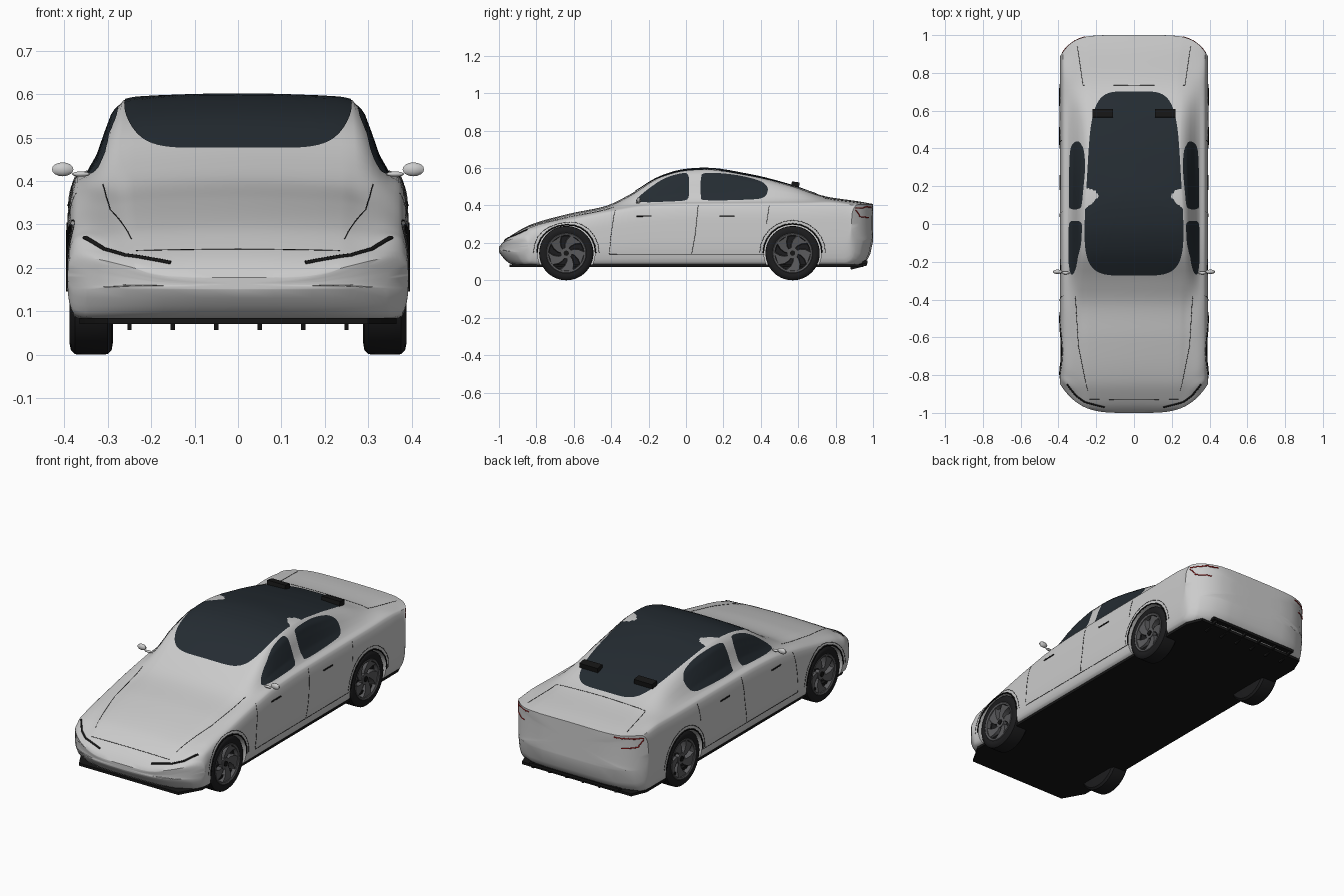
import bpy, bmesh, math
from mathutils import Vector, Matrix
from mathutils.bvhtree import BVHTree

if "Cube" in bpy.data.objects:
    bpy.data.objects.remove(bpy.data.objects["Cube"])


def material(name, rgb):
    m = bpy.data.materials.new(name)
    m.diffuse_color = (*rgb, 1)
    m.use_nodes = True
    m.node_tree.nodes["Principled BSDF"].inputs["Base Color"].default_value = m.diffuse_color
    return m


GLASS = material("glass", (.018, .025, .032))
BLACK = material("black_trim", (.008, .008, .008))
RUBBER = material("rubber", (.012, .012, .013))
RIM = material("rim_metal", (.10, .10, .105))
RED = material("tail_red", (.4, .01, .01))


def finish(name, bm, mat=None, angle=35):
    bmesh.ops.recalc_face_normals(bm, faces=bm.faces)
    me = bpy.data.meshes.new(name)
    bm.to_mesh(me)
    bm.free()
    ob = bpy.data.objects.new(name, me)
    bpy.context.collection.objects.link(ob)
    if mat:
        me.materials.append(mat)
    smooth(ob, angle)
    return ob


def smooth(ob, angle):
    bpy.ops.object.select_all(action='DESELECT')
    bpy.context.view_layer.objects.active = ob
    ob.select_set(True)
    bpy.ops.object.shade_smooth_by_angle(angle=math.radians(angle))


def interp(keys, t):
    """Smooth curve through (t, value) keys without overshoot."""
    n = len(keys)
    t = min(max(t, keys[0][0]), keys[-1][0])
    i = next(k for k in range(n - 1) if t <= keys[k + 1][0] or k == n - 2)
    sl = lambda k: (keys[k + 1][1] - keys[k][1]) / max(keys[k + 1][0] - keys[k][0], 1e-9)

    def tan(k):
        if k == 0 or k == n - 1:
            return sl(min(k, n - 2))
        a, b = sl(k - 1), sl(k)
        return 0 if a * b <= 0 else 2 * a * b / (a + b)
    h = max(keys[i + 1][0] - keys[i][0], 1e-9)
    u = (t - keys[i][0]) / h
    return ((2*u**3 - 3*u*u + 1) * keys[i][1] + (u**3 - 2*u*u + u) * h * tan(i)
            + (3*u*u - 2*u**3) * keys[i + 1][1] + (u**3 - u*u) * h * tan(i + 1))


# Body guide curves along the length: heights (z) and half widths (x)
TOP = [(-1, .178), (-.97, .213), (-.93, .243), (-.83, .298), (-.62, .357), (-.43, .397), (-.3, .459), (-.14, .555),
       (.0, .594), (.1, .6), (.34, .566), (.555, .512), (.75, .448), (.93, .421), (1, .408)]
BOTTOM = [(-1, .15), (-.97, .112), (-.93, .085), (-.8, .078), (.9, .078), (.96, .1), (.985, .14), (1, .21)]
SHOULDER = [(-1, .164), (-.97, .185), (-.9, .235), (-.8, .275), (-.6, .323), (-.4, .365), (-.2, .395), (0, .405), (.8, .408), (1, .388)]
BELT = [(-1, .17), (-.97, .197), (-.9, .249), (-.8, .293), (-.6, .34), (-.4, .382), (-.2, .415), (0, .422), (.75, .424), (1, .397)]
BELT_W = [(-1, .335), (-.5, .335), (-.2, .345), (.5, .345), (1, .34)]
EDGE_DROP = [(-1, .004), (-.9, .01), (-.4, .017), (-.2, .013), (.4, .013), (1, .006)]
EDGE_W = [(-1, .27), (-.4, .282), (-.2, .276), (0, .267), (.4, .25), (.7, .262), (1, .28)]
W = .393


def ring(y):
    zb, zt, zs = interp(BOTTOM, y), interp(TOP, y), interp(SHOULDER, y)
    up = lambda f: zb + (zs - zb) * f
    ze, we = zt - interp(EDGE_DROP, y), interp(EDGE_W, y)
    half = [(0, zb), (.87 * W, zb), (.965 * W, up(.06)), (W, up(.4)), (.995 * W, up(.75)), (.376, zs),
            (interp(BELT_W, y), interp(BELT, y)), (we, ze), (we * .85, ze + (zt - ze) * .5), (0, zt)]
    full = half + [(-x, z) for x, z in half[-2::-1]]
    t = [0]
    for a, b in zip(full, full[1:]):
        t.append(t[-1] + math.dist(a, b))
    kx, kz = [(q, p[0]) for q, p in zip(t, full)], [(q, p[1]) for q, p in zip(t, full)]
    return [(interp(kx, a + (b - a) * j / 4), interp(kz, a + (b - a) * j / 4))
            for a, b in zip(t, t[1:]) for j in range(4)]


def bent(x, y, z):
    """Pull the bumper corners back to round the plan shape."""
    zb, zt = interp(BOTTOM, y), interp(TOP, y)
    if y < 0:
        y2 = y + .15 * (abs(x) / .39) ** 4 * (max(0, -.55 - y) / .45) ** 2
    else:
        y2 = y - .11 * (abs(x) / .39) ** 6 * (max(0, y - .6) / .4) ** 2
    return Vector((x, y2, z + (interp(TOP, y2) - zt) * (z - zb) / (zt - zb)))


# Body shell
bm = bmesh.new()
loops = []
N = 72
sections = [(-1, s) for s in (.1, .3, .5, .7, .88)]
sections += [(-math.cos(math.pi * i / N) * .5 + (2 * i / N - 1) * .5, 1) for i in range(N + 1)]
sections += [(1, s) for s in (.93, .8, .6, .4, .2, .07)]
for y, s in sections:
    zc = (interp(BOTTOM, y) + interp(TOP, y)) / 2
    loops.append([bm.verts.new(bent(x * s, y, zc + (z - zc) * s)) for x, z in ring(y)])
for a, b in zip(loops, loops[1:]):
    for i in range(len(a)):
        j = (i + 1) % len(a)
        bm.faces.new((a[i], a[j], b[j], b[i]))
bm.faces.new(loops[0])
bm.faces.new(loops[-1])
bmesh.ops.recalc_face_normals(bm, faces=bm.faces)
SKIN = BVHTree.FromBMesh(bm)
body = finish("body", bm)


def cylinder(bm, x0, x1, r, y, z, seg=64):
    m = Matrix.Translation(((x0 + x1) / 2, y, z)) @ Matrix.Rotation(math.pi / 2, 4, 'Y')
    bmesh.ops.create_cone(bm, cap_ends=True, segments=seg, radius1=r, radius2=r, depth=abs(x1 - x0), matrix=m)


# Wheel wells
WHEELS = [(y, s) for y in (-.64, .57) for s in (1, -1)]
bm = bmesh.new()
for y, s in WHEELS:
    cylinder(bm, s * .275, s * .6, .153, y, .145)
cutter = finish("wheel_well_cutter", bm)
cutter.hide_render = True
mod = body.modifiers.new("wells", 'BOOLEAN')
mod.operation, mod.object, mod.solver = 'DIFFERENCE', cutter, 'EXACT'
bpy.context.view_layer.objects.active = body
bpy.ops.object.modifier_apply(modifier="wells")
bpy.data.objects.remove(cutter)
smooth(body, 35)


def closed_curve(pts, k=6):
    out, n = [], len(pts)
    for i in range(n):
        a, b, c, d = (Vector(pts[(i + o) % n]) for o in (-1, 0, 1, 2))
        for j in range(k):
            t = j / k
            out.append(.5 * (2*b + (c - a)*t + (2*a - 5*b + 4*c - d)*t*t + (3*b - a - 3*c + d)*t**3))
    return out


def panel(name, outline, place, direction, rings=10):
    """Glass skin: an outline filled with rings and dropped onto the body."""
    bm = bmesh.new()
    centre = sum(outline, Vector((0, 0))) / len(outline)

    def drop(p):
        hit, nor, *_ = SKIN.ray_cast(place(p), direction)
        return bm.verts.new(hit + nor * .0025)
    rows = [[drop(centre.lerp(p, r / rings)) for p in outline] for r in range(1, rings + 1)]
    mid, n = drop(centre), len(outline)
    for i in range(n):
        j = (i + 1) % n
        bm.faces.new((mid, rows[0][i], rows[0][j]))
        for a, b in zip(rows, rows[1:]):
            bm.faces.new((a[i], b[i], b[j], a[j]))
    return finish(name, bm, GLASS)


# Windscreen and roof in one sheet
roof = []
for i in range(96):
    c, s = math.cos(math.tau * i / 96), math.sin(math.tau * i / 96)
    px, py = (math.copysign(abs(v) ** .42, v) for v in (c, s))
    roof.append(Vector((px * (.25 - .027 * py), .215 + .487 * py)))
panel("glass_roof", roof, lambda p: Vector((p.x, p.y, 2)), Vector((0, 0, -1)), 14)

# Side windows
FRONT_WIN = [(-.268, .424), (-.2, .488), (-.11, .545), (-.02, .571), (.012, .56), (.017, .5), (.012, .44), (-.02, .424), (-.12, .418), (-.22, .416)]
REAR_WIN = [(.08, .45), (.08, .54), (.105, .572), (.25, .564), (.38, .535), (.43, .505), (.435, .47), (.41, .44), (.33, .43), (.11, .427)]
for s, side in ((1, "right"), (-1, "left")):
    for name, pts in (("front", FRONT_WIN), ("rear", REAR_WIN)):
        panel(f"{name}_window_{side}", closed_curve(pts), lambda p: Vector((s, p.x, p.y)), Vector((-s, 0, 0)))


def line(name, pts, r, mat, mirror=True):
    """Thin trim following the body surface."""
    cu = bpy.data.curves.new(name, 'CURVE')
    cu.dimensions, cu.bevel_depth, cu.bevel_resolution, cu.use_fill_caps = '3D', r, 1, True
    for s in (1, -1) if mirror else (1,):
        path = [Vector(a).lerp(Vector(b), j / 8) for a, b in zip(pts, pts[1:]) for j in range(8)] + [Vector(pts[-1])]
        path = [SKIN.find_nearest(Vector((p.x * s, p.y, p.z)))[0] for p in path]
        sp = cu.splines.new('POLY')
        sp.points.add(len(path) - 1)
        for q, p in zip(sp.points, path):
            q.co = (*p, 1)
    cu.materials.append(mat)
    bpy.context.collection.objects.link(bpy.data.objects.new(name, cu))


# Lights, handles and panel gaps
line("headlight", [(.355, -.85, .272), (.31, -.91, .248), (.26, -.94, .225), (.155, -.97, .212)], .005, BLACK)
line("tail_light_upper", [(.37, .9, .387), (.33, .985, .387), (.26, 1, .392)], .003, RED)
line("tail_light_lower", [(.378, .905, .378), (.375, .945, .34), (.3, 1, .335)], .003, RED)
for n, y in (("front", -.225), ("rear", .22)):
    line(n + "_door_handle", [(.4, y - .04, .345), (.4, y + .04, .345)], .004, BLACK)
G = .0012
line("front_door_gap", [(.38, -.38, .38), (.395, -.4, .25), (.395, -.41, .138)], G, BLACK)
line("middle_door_gap", [(.38, .065, .4), (.395, .05, .25), (.395, .03, .138)], G, BLACK)
line("rear_door_gap", [(.38, .445, .4), (.395, .43, .3)], G, BLACK)
line("sill_gap", [(.395, -.41, .138), (.395, .42, .138)], G, BLACK)
line("bonnet_side_gap", [(.31, -.38, .387), (.295, -.65, .345), (.245, -.88, .265)], G, BLACK)
line("bonnet_front_gap", [(-.235, -.93, .243), (.235, -.93, .243)], G, BLACK, False)
line("boot_gap", [(0, .735, .453), (.27, .735, .44), (.3, .94, .415)], G, BLACK)
for n, y in (("front", -.64), ("rear", .57)):
    for part, r, t in (("trim", .157, .004), ("crease", .176, G)):
        line(f"{n}_arch_{part}", [(.4, y + r * math.cos(a), .145 + r * math.sin(a))
                                  for a in (math.pi * i / 12 for i in range(13))], t, BLACK)


def box(bm, centre, size, tilt=0):
    bmesh.ops.create_cube(bm, size=1, matrix=Matrix.Translation(centre) @ Matrix.Rotation(tilt, 4, 'X')
                          @ Matrix.Diagonal((*size, 1)))


# Floor plate with chamfered corners
bm = bmesh.new()
plan = [(.3, -.945), (.365, -.83), (.365, .86), (.33, .945)]
plan += [(-x, y) for x, y in plan[::-1]]
f = bm.faces.new([bm.verts.new((x, y, .07)) for x, y in plan])
ext = bmesh.ops.extrude_face_region(bm, geom=[f])["geom"]
bmesh.ops.translate(bm, vec=(0, 0, .014), verts=[v for v in ext if isinstance(v, bmesh.types.BMVert)])
finish("floor_plate", bm, BLACK)

# Rear diffuser with fins
bm = bmesh.new()
box(bm, (0, .955, .098), (.54, .03, .014))
for i in range(6):
    box(bm, ((i - 2.5) * .1, .92, .09), (.01, .09, .045), .25)
finish("rear_diffuser", bm, BLACK)

# Roof fins
bm = bmesh.new()
for s in (1, -1):
    box(bm, (s * .165, .585, .513), (.11, .042, .026), -.15)
finish("roof_fins", bm, BLACK)

# Door mirrors
bm = bmesh.new()
for s in (1, -1):
    for c, size in (((.404, -.253, .427), (.026, .012, .016)), ((.362, -.259, .416), (.022, .008, .006))):
        bmesh.ops.create_uvsphere(bm, u_segments=10, v_segments=8, radius=1,
                                  matrix=Matrix.Translation((c[0] * s, c[1], c[2])) @ Matrix.Diagonal((*size, 1)))
finish("door_mirrors", bm)


def lathe(bm, profile, seg=56):
    edges = []
    vs = [bm.verts.new((x, 0, r)) for x, r in profile]
    edges = [bm.edges.new(p) for p in zip(vs, vs[1:])]
    bmesh.ops.spin(bm, geom=vs + edges, axis=(1, 0, 0), cent=(0, 0, 0), angle=math.tau, steps=seg)
    bmesh.ops.remove_doubles(bm, verts=bm.verts, dist=1e-5)


# Wheels: tyre, dark barrel, rim ring with five swept spokes
TYRE = [(.288, 0), (.288, .115), (.291, .134), (.301, .144), (.32, .145), (.356, .145), (.376, .144), (.385, .135), (.388, .12), (.384, .107), (.345, .105), (.345, 0)]
RING = [(.36, .106), (.383, .108), (.386, .104), (.383, .095), (.36, .092)]
for y, s in WHEELS:
    tag = ("front" if y < 0 else "rear") + ("_right" if s > 0 else "_left")
    place = Matrix.Translation((0, y, .145)) @ Matrix.Diagonal((s, 1, 1, 1))
    bm = bmesh.new()
    lathe(bm, TYRE)
    bm.transform(place)
    finish("tyre_" + tag, bm, RUBBER)
    bm = bmesh.new()
    lathe(bm, RING)
    cylinder(bm, .35, .372, .03, 0, 0, 24)
    for k in range(5):
        rows = []
        for r in (.02, .045, .07, .098):
            mid = math.tau * k / 5 + 8 * (r - .02)
            rows.append([bm.verts.new((x, r * math.sin(mid + w), r * math.cos(mid + w)))
                         for x, w in ((.346, -.42), (.364 + r * .16, -.36), (.364 + r * .16, .36), (.346, .42))])
        for a, b in zip(rows, rows[1:]):
            for i in range(3):
                bm.faces.new((a[i], a[i + 1], b[i + 1], b[i]))
    bm.transform(place)
    finish("rim_" + tag, bm, RIM)
    bm = bmesh.new()
    cylinder(bm, .37, .377, .014, 0, 0, 20)
    bm.transform(place)
    finish("hub_cap_" + tag, bm, BLACK)
